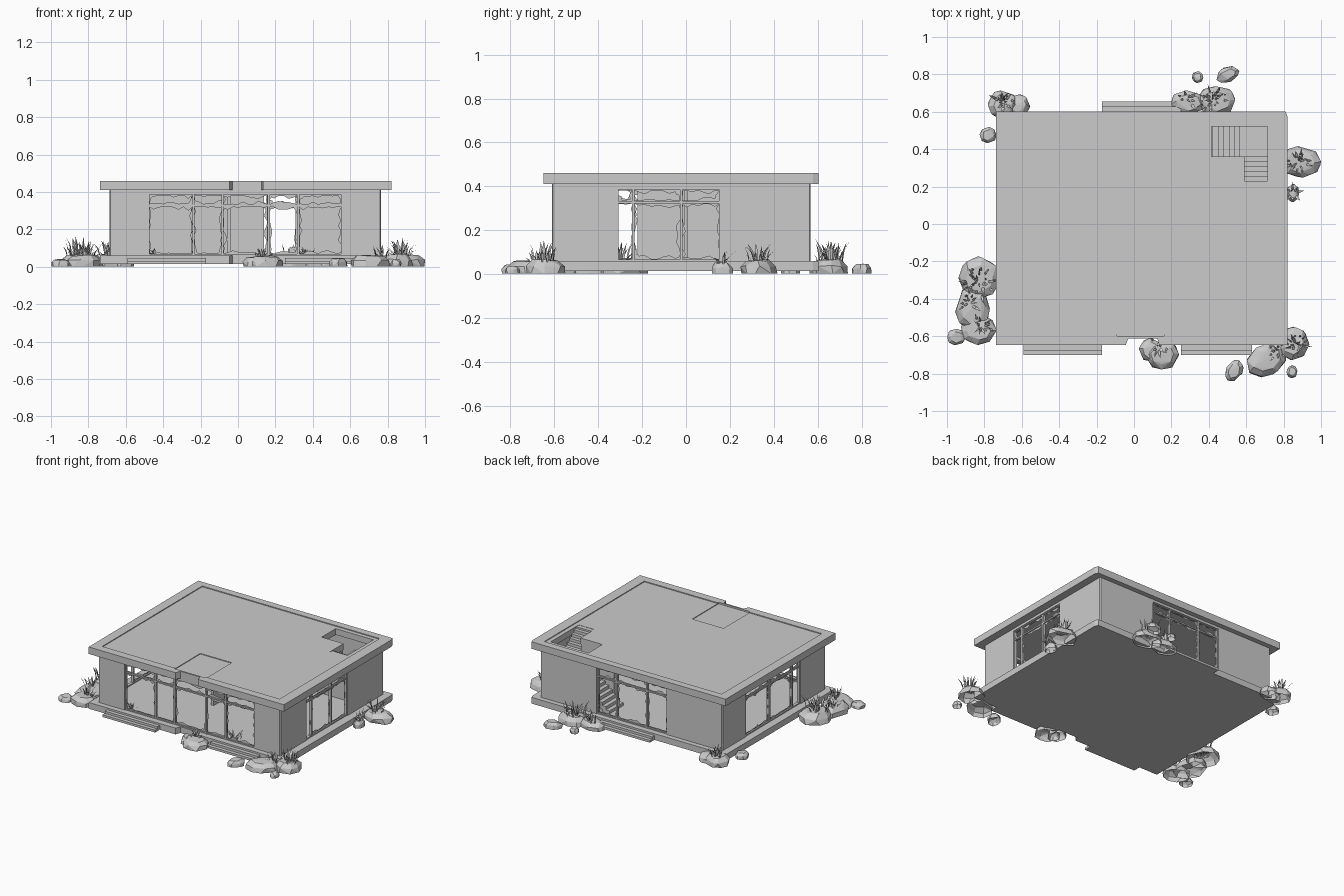
import bpy, bmesh, math, random
from mathutils import Vector

if "Cube" in bpy.data.objects:
    bpy.data.objects.remove(bpy.data.objects["Cube"])

random.seed(7)
R = random.uniform


def add_object(name, bm):
    mesh = bpy.data.meshes.new(name)
    bm.to_mesh(mesh)
    bm.free()
    ob = bpy.data.objects.new(name, mesh)
    bpy.context.collection.objects.link(ob)
    return ob


def add_prism(bm, pts, z0, z1):
    face = bm.faces.new([bm.verts.new((x, y, z0)) for x, y in pts])
    ext = bmesh.ops.extrude_face_region(bm, geom=[face])["geom"]
    bmesh.ops.translate(bm, vec=(0, 0, z1 - z0),
                        verts=[v for v in ext if isinstance(v, bmesh.types.BMVert)])
    bmesh.ops.recalc_face_normals(bm, faces=bm.faces)


def rect(x0, x1, y0, y1):
    return [(x0, y0), (x1, y0), (x1, y1), (x0, y1)]


def prisms(name, *parts):
    bm = bmesh.new()
    for pts, z0, z1 in parts:
        add_prism(bm, pts, z0, z1)
    return add_object(name, bm)


def cut(target, *parts):
    for pts, z0, z1 in parts:
        cutter = prisms("cutter", (pts, z0, z1))
        cutter.hide_render = True
        mod = target.modifiers.new("cut", "BOOLEAN")
        mod.object, mod.solver = cutter, "EXACT"
        bpy.context.view_layer.objects.active = target
        bpy.ops.object.modifier_apply(modifier=mod.name)
        bpy.data.objects.remove(cutter)


# Base and roof slabs share an outline with a broken bite in the front edge
X0, X1, Y0, Y1 = -0.738, 0.82, -0.648, 0.602
slab = [(X0, Y0), (-0.045, Y0), (-0.03, -0.612), (0.125, -0.612), (0.135, Y0),
        (X1, Y0), (X1, Y1 - 0.025), (X1 - 0.01, Y1), (X0, Y1)]
prisms("floor_slab", (slab, 0.015, 0.06))
roof = prisms("roof_slab", (slab, 0.41, 0.46))
cut(roof, (rect(-0.67, 0.745, -0.59, 0.55), 0.454, 0.5),
    (rect(-0.09, 0.16, -0.60, -0.30), 0.449, 0.5),
    ([(0.59, 0.20), (0.715, 0.20), (0.715, 0.52), (0.415, 0.52), (0.415, 0.36), (0.59, 0.36)],
     0.38, 0.5))

# Entrance steps, two treads each
for name, xa, xb, edge, s in (("front_left_steps", -0.59, -0.17, Y0, -1),
                              ("front_right_steps", 0.25, 0.63, Y0, -1),
                              ("back_steps", -0.17, 0.25, Y1, 1)):
    prisms(name, *[(rect(xa, xb, *sorted((edge - s * 0.01, edge + s * d))), 0.015, z)
                   for d, z in ((0.027, 0.047), (0.053, 0.031))])

# Corner walls: L shaped, reaching to the openings
WX0, WX1, WY0, WY1, T = -0.687, 0.765, -0.61, 0.567, 0.03
F, B, L, S = (-0.479, 0.558), (-0.245, 0.315), (-0.325, 0.30), (-0.315, 0.157)


def corner(name, cx, cy, xe, ye):
    tx = T if xe > cx else -T
    ty = T if ye > cy else -T
    c = 0.006
    pts = [(cx + c * tx / T, cy), (xe, cy), (xe, cy + ty), (cx + tx, cy + ty),
           (cx + tx, ye), (cx, ye), (cx, cy + c * ty / T)]
    prisms(name, (pts, 0.06, 0.41))


corner("wall_front_left", WX0, WY0, F[0], L[0])
corner("wall_front_right", WX1, WY0, F[1], S[0])
corner("wall_back_left", WX0, WY1, B[0], L[1])
corner("wall_back_right", WX1, WY1, B[1], S[1])

# Inner partition walls, and the wall beside the stair
prisms("partition_walls", (rect(-0.25, 0.14, -0.01, 0.01), 0.06, 0.41),
       (rect(-0.06, -0.04, -0.22, -0.01), 0.06, 0.41),
       (rect(-0.06, -0.04, 0.01, 0.28), 0.06, 0.41))
prisms("stair_wall", (rect(0.325, 0.585, 0.34, 0.358), 0.06, 0.41),
       (rect(0.585, 0.74, 0.34, 0.358), 0.06, 0.32))


def add_glass(bm, place, u0, u1, z0, z1, bite):
    """Jagged ring of broken glass left around the edge of a pane."""
    w, h = u1 - u0, z1 - z0
    n, m = max(3, int(w / 0.025)), max(2, int(h / 0.025))
    path = [(u0 + w * i / n, z0) for i in range(n)] + [(u1, z0 + h * i / m) for i in range(m)]
    path += [(u1 - w * i / n, z1) for i in range(n)] + [(u0, z1 - h * i / m) for i in range(m)]
    outer, inner = [], []
    for u, z in path:
        k = bite * (0.25 + R(0, 1) ** 2)
        du = max(u0 + k, min(u1 - k, u))
        dz = max(z0 + k, min(z1 - k, z))
        outer.append(bm.verts.new(place(u, z)))
        inner.append(bm.verts.new(place(du, dz)))
    for i in range(len(path)):
        j = (i + 1) % len(path)
        bm.faces.new((outer[i], outer[j], inner[j], inner[i]))


# Window walls: lintel, frame bars and broken panes
def window(name, along_x, at, span, posts):
    def bar(u0, u1, z0, z1, t):
        a, b = at - t / 2, at + t / 2
        return (rect(u0, u1, a, b) if along_x else rect(a, b, u0, u1), z0, z1)

    u0, u1 = span
    prisms(name + "_lintel", bar(u0, u1, 0.392, 0.41, T))
    bars = [bar(u0, u1, 0.06, 0.068, 0.02), bar(u0, u1, 0.386, 0.392, 0.02),
            bar(u0, u1, 0.323, 0.333, 0.016),
            bar(u0, u0 + 0.007, 0.06, 0.392, 0.02), bar(u1 - 0.007, u1, 0.06, 0.392, 0.02)]
    bars += [bar(p - 0.006, p + 0.006, 0.06, 0.392, 0.02) for p in posts]
    prisms(name + "_frame", *bars)

    def place(u, z):
        return (u, at, z) if along_x else (at, u, z)

    bm = bmesh.new()
    stops = [u0] + posts + [u1]
    for a, b in zip(stops, stops[1:]):
        size = min(b - a, 0.2)
        add_glass(bm, place, a, b, 0.065, 0.325, size * 0.1)
        add_glass(bm, place, a, b, 0.33, 0.388, 0.02)
    add_object(name + "_broken_glass", bm)


window("front_window", True, WY0 + T / 2, F, [-0.238, -0.083, 0.165, 0.322])
window("back_window", True, WY1 - T / 2, B, [-0.08, 0.16])
window("left_window", False, WX0 + T / 2, L, [-0.24, 0.02])
window("right_window", False, WX1 - T / 2, S, [-0.24, -0.022])

# L shaped stair: long flight along the back wall, landing, short flight to the roof
steps = [(rect(0.565, 0.715, 0.36, 0.52), 0.30, 0.34)]
for i in range(11):
    x, z = 0.565 - 0.029 * i, 0.316 - 0.0235 * i
    steps.append((rect(x - 0.029, x, 0.36, 0.52), max(0.06, z - 0.05), z))
for i in range(5):
    y, z = 0.36 - 0.026 * i, 0.36 + 0.02 * i
    steps.append((rect(0.59, 0.715, y - 0.026, y), z - 0.045, z))
steps.append((rect(0.59, 0.715, 0.20, 0.23), 0.41, 0.452))
prisms("roof_stair", *steps)


# Faceted rocks: hull of three shrinking jittered rings, open underneath
def add_rock(bm, x, y, rx, ry, h, angle=0.0, z=0.003):
    verts = []
    for scale, level in ((0.98, 0), (0.96, 0.55), (0.66, 0.95)):
        for i in range(8):
            a = 2 * math.pi * (i + R(-0.25, 0.25)) / 8
            s = scale * R(0.94, 1.06)
            p, q = rx * s * math.cos(a), ry * s * math.sin(a)
            verts.append(bm.verts.new((
                x + p * math.cos(angle) - q * math.sin(angle),
                y + p * math.sin(angle) + q * math.cos(angle),
                z + h * level * (1 if level == 0 else R(0.85, 1.08)))))
    hull = bmesh.ops.convex_hull(bm, input=verts)
    loose = {g for g in hull["geom_interior"] if isinstance(g, bmesh.types.BMVert)}
    bmesh.ops.delete(bm, geom=list(loose), context="VERTS")
    under = [f for f in bm.faces if all(v.co.z < z + 0.0005 for v in f.verts)]
    bmesh.ops.delete(bm, geom=under, context="FACES")


rocks = {
    "back_left_rocks": [(-0.70, 0.64, 0.08, 0.08, 0.065), (-0.62, 0.635, 0.065, 0.06, 0.05),
                        (-0.78, 0.475, 0.047, 0.045, 0.045)],
    "back_rocks": [(0.29, 0.65, 0.10, 0.065, 0.055), (0.44, 0.655, 0.11, 0.08, 0.065),
                   (0.34, 0.785, 0.032, 0.032, 0.04), (0.50, 0.80, 0.065, 0.042, 0.045, 0.4)],
    "right_rocks": [(0.89, 0.33, 0.11, 0.085, 0.065), (0.85, 0.165, 0.035, 0.05, 0.05)],
    "front_right_rocks": [(0.71, -0.725, 0.12, 0.085, 0.06, 0.6),
                          (0.85, -0.64, 0.085, 0.09, 0.065),
                          (0.535, -0.785, 0.045, 0.062, 0.045, -0.5),
                          (0.845, -0.79, 0.03, 0.035, 0.035)],
    "front_rocks": [(0.09, -0.675, 0.065, 0.065, 0.05), (0.15, -0.70, 0.09, 0.08, 0.055)],
    "front_left_rocks": [(-0.83, -0.29, 0.11, 0.115, 0.07), (-0.86, -0.45, 0.095, 0.13, 0.065),
                         (-0.83, -0.565, 0.095, 0.085, 0.06),
                         (-0.95, -0.605, 0.05, 0.045, 0.04)],
}
for name, items in rocks.items():
    bm = bmesh.new()
    for item in items:
        add_rock(bm, *item)
    add_object(name, bm)


# Grass tufts: bent tapering blades
def add_tuft(bm, x, y, z, spread, height, count):
    for _ in range(count):
        a = R(0, 2 * math.pi)
        out = Vector((math.cos(a), math.sin(a), 0))
        side = Vector((-out.y, out.x, 0)) * R(0.004, 0.008)
        root = Vector((x, y, z)) + out * R(0, spread)
        h, lean = height * R(0.35, 1), R(0.01, 0.05)
        mid = root + out * lean * 0.35 + Vector((0, 0, h * 0.6))
        tip = root + out * lean + Vector((0, 0, h))
        v = [bm.verts.new(p) for p in (root - side * 0.6, root + side * 0.6,
                                       mid + side, mid - side, tip)]
        bm.faces.new(v[:4])
        bm.faces.new((v[3], v[2], v[4]))


bm = bmesh.new()
for tuft in ((-0.83, -0.31, 0.055, 0.08, 0.11, 34), (-0.88, -0.42, 0.05, 0.04, 0.08, 12),
             (-0.82, -0.55, 0.05, 0.05, 0.08, 18), (-0.70, 0.65, 0.055, 0.06, 0.09, 22),
             (0.42, 0.66, 0.055, 0.07, 0.11, 26), (0.28, 0.67, 0.05, 0.04, 0.08, 12),
             (0.88, 0.33, 0.055, 0.05, 0.09, 22), (0.85, 0.165, 0.04, 0.025, 0.07, 8),
             (0.87, -0.65, 0.055, 0.05, 0.10, 24), (0.77, -0.68, 0.05, 0.04, 0.07, 12),
             (0.13, -0.66, 0.045, 0.05, 0.06, 12), (-0.45, -0.56, 0.06, 0.02, 0.05, 8),
             (0.36, -0.55, 0.06, 0.05, 0.05, 12)):
    add_tuft(bm, *tuft)
add_object("grass_tufts", bm)
